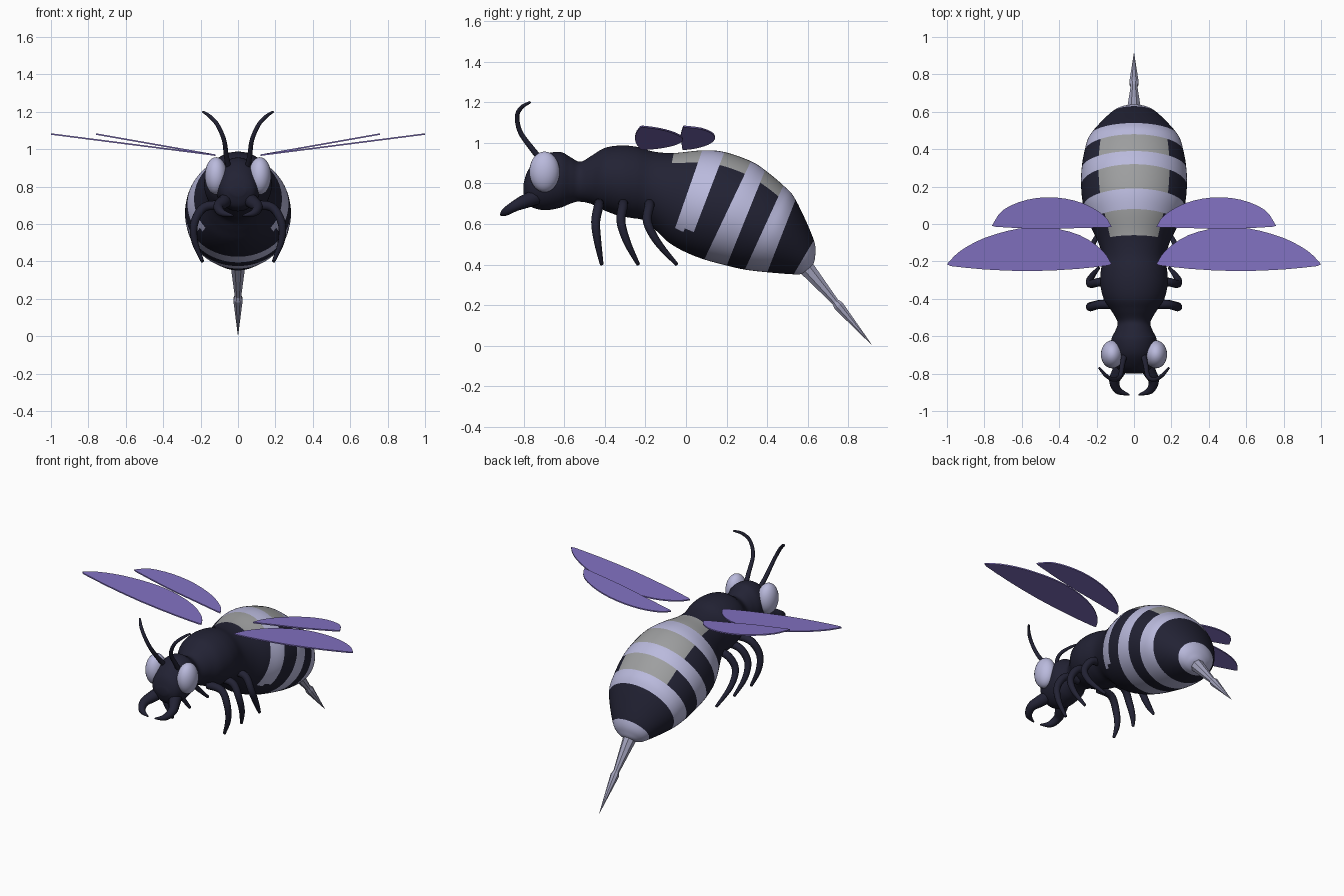
import bpy, bmesh, math
from mathutils import Vector

if "Cube" in bpy.data.objects:
    bpy.data.objects.remove(bpy.data.objects["Cube"])


def material(name, r, g, b):
    m = bpy.data.materials.new(name)
    m.use_nodes = True
    m.diffuse_color = (r, g, b, 1)
    m.node_tree.nodes["Principled BSDF"].inputs["Base Color"].default_value = (r, g, b, 1)
    return m


NAVY = material("dark navy", .016, .016, .034)
LAVENDER = material("pale lavender", .49, .49, .72)
GREY = material("soft grey", .34, .345, .35)
PURPLE = material("wing purple", .22, .165, .53)
STEEL = material("sting grey", .36, .36, .5)


def finish(name, bm, mats, smooth=True):
    bmesh.ops.recalc_face_normals(bm, faces=bm.faces)
    mesh = bpy.data.meshes.new(name)
    bm.to_mesh(mesh)
    bm.free()
    for m in mats:
        mesh.materials.append(m)
    for p in mesh.polygons:
        p.use_smooth = smooth
    ob = bpy.data.objects.new(name, mesh)
    bpy.context.collection.objects.link(ob)
    return ob


def spline(points, steps):
    """Catmull-Rom through tuples of any length."""
    out = []
    n = len(points)
    for i in range(n - 1):
        p0, p1, p2, p3 = (points[min(max(k, 0), n - 1)] for k in range(i - 1, i + 3))
        for s in range(steps):
            t = s / steps
            out.append([.5 * (2 * b + (c - a) * t + (2 * a - 5 * b + 4 * c - d) * t * t
                              + (3 * b - a - 3 * c + d) * t ** 3)
                        for a, b, c, d in zip(p0, p1, p2, p3)])
    return out + [list(points[-1])]


def loft(name, rings, sides, mats, rule=None, smooth=True):
    """Skin rings given as (centre, axis u, axis v)."""
    bm = bmesh.new()
    loops = []
    for c, u, v in rings:
        angles = [math.tau * (k + .5) / sides for k in range(sides)]
        loops.append([bm.verts.new(c + u * math.cos(a) + v * math.sin(a)) for a in angles])
    for i, (a, b) in enumerate(zip(loops, loops[1:])):
        for k in range(sides):
            j = (k + 1) % sides
            f = bm.faces.new((a[k], a[j], b[j], b[k]))
            if rule:
                f.material_index = rule(i, math.sin(math.tau * (k + 1) / sides),
                                        f.calc_center_median())
    bm.faces.new(loops[0])
    last = bm.faces.new(loops[-1])
    if rule:
        last.material_index = 1
    return finish(name, bm, mats, smooth)


def tube(name, points, mat, sides=10, steps=6):
    """Tapered tube through (x, y, z, radius) points."""
    pts = spline(points, steps)
    pos = [Vector(p[:3]) for p in pts]
    rings, u = [], Vector((.3, 1, .2))
    for i, p in enumerate(pts):
        d = (pos[min(i + 1, len(pos) - 1)] - pos[max(i - 1, 0)]).normalized()
        u = (u - d * u.dot(d)).normalized()
        rings.append((pos[i], u * p[3], d.cross(u) * p[3]))
    return loft(name, rings, sides, [mat])


# Body: each section is top y, top z, bottom y, bottom z, half width
STEPS = 6
sections = [
    (-.80, .80, -.80, .75, .04), (-.775, .87, -.77, .69, .09),
    (-.70, .94, -.70, .668, .12), (-.62, .955, -.62, .68, .122),
    (-.57, .93, -.57, .70, .10), (-.52, .907, -.53, .71, .088),
    (-.46, .94, -.47, .70, .12), (-.40, .975, -.41, .67, .16),
    (-.32, .987, -.33, .64, .18), (-.24, .98, -.27, .63, .178),
    (-.16, .957, -.20, .615, .168), (-.06, .95, -.14, .56, .19),
    (.08, .963, -.08, .505, .235), (.19, .955, 0, .46, .27),
    (.32, .91, .09, .425, .283), (.39, .865, .20, .395, .28),
    (.48, .79, .29, .375, .265), (.54, .72, .40, .362, .235),
    (.63, .52, .53, .352, .13), (.635, .43, .57, .355, .07),
    (.62, .39, .60, .375, .02)]
GREY_TOPS, LIGHT_BANDS = (11, 13, 15), (12, 14, 16, 18, 19)


def stripe(i, height, centre):
    seg = i // STEPS
    if seg in LIGHT_BANDS:
        return 0 if seg == 12 and centre.z < .57 else 1
    return 2 if seg in GREY_TOPS and height > .74 else 0


rings = []
for yt, zt, yb, zb, rx in spline(sections, STEPS):
    top, bottom = Vector((0, yt, zt)), Vector((0, yb, zb))
    rings.append(((top + bottom) / 2, Vector((rx, 0, 0)), (top - bottom) / 2))
loft("body", rings, 64, [NAVY, LAVENDER, GREY], stripe)

# Sting: two stacked faceted cones
start, end = Vector((0, .575, .405)), Vector((0, .915, .005))
axis = (end - start).normalized()
side = Vector((1, 0, 0))
profile = [(0, .045), (.52, .016), (.46, .017), (.52, .027), (1, .001)]
loft("sting", [(start.lerp(end, t), side * r, axis.cross(side) * r) for t, r in profile],
     8, [STEEL], smooth=False)


def wing(name, s, outline, root, tip):
    """Thin sloping plate from an (x, y) outline; root and tip are (x, z)."""
    bm = bmesh.new()
    slope = (tip[1] - root[1]) / (tip[0] - root[0])
    verts = [bm.verts.new((s * x, y, root[1] + (x - root[0]) * slope)) for x, y in outline]
    face = bm.faces.new(verts)
    new = bmesh.ops.extrude_face_region(bm, geom=[face])["geom"]
    bmesh.ops.translate(bm, vec=(0, 0, -.008),
                        verts=[g for g in new if isinstance(g, bmesh.types.BMVert)])
    finish(name, bm, [PURPLE], False)


fore = spline([(.12, -.215), (.17, -.14), (.29, -.06), (.46, -.018), (.62, -.025),
               (.80, -.075), (.93, -.145), (1, -.215)], 3)
fore += spline([(.98, -.225), (.80, -.243), (.55, -.252), (.30, -.24), (.14, -.222)], 2)
hind = spline([(.12, -.015), (.16, .045), (.27, .11), (.42, .142), (.57, .13),
               (.70, .075), (.76, -.01)], 3)
hind += spline([(.74, -.015), (.50, -.027), (.30, -.022), (.14, -.018)], 2)

# Paired parts
for s, label in ((1, "left"), (-1, "right")):
    wing(label + "_forewing", s, fore, (.12, .972), (1, 1.085))
    wing(label + "_hindwing", s, hind, (.12, .972), (.76, 1.085))

    # Eye
    bm = bmesh.new()
    bmesh.ops.create_uvsphere(bm, u_segments=24, v_segments=16, radius=1)
    bmesh.ops.scale(bm, vec=(.06, .075, .1), verts=bm.verts)
    bmesh.ops.translate(bm, vec=(s * .117, -.697, .857), verts=bm.verts)
    finish(label + "_eye", bm, [LAVENDER])

    # Antenna
    tube(label + "_antenna", [(s * .05, -.70, .90, .016), (s * .062, -.75, .96, .014),
                              (s * .075, -.815, 1.05, .012), (s * .11, -.832, 1.13, .011),
                              (s * .15, -.81, 1.175, .01), (s * .187, -.768, 1.2, .006)], NAVY)

    # Jaw
    tube(label + "_jaw", [(s * .05, -.72, .74, .04), (s * .08, -.785, .715, .036),
                          (s * .105, -.84, .69, .028), (s * .085, -.89, .66, .02),
                          (s * .025, -.913, .645, .004)], NAVY)

    # Legs: root y, knee y, shin y, foot y
    for part, (a, b, c, d) in (("front", (-.43, -.445, -.435, -.415)),
                               ("middle", (-.31, -.32, -.29, -.235)),
                               ("rear", (-.18, -.19, -.14, -.045))):
        tube(f"{label}_{part}_leg", [(s * .08, a, .70, .026), (s * .18, a, .69, .024),
                                     (s * .232, b, .61, .022), (s * .232, c, .51, .018),
                                     (s * .19, d, .40, .009)], NAVY)
